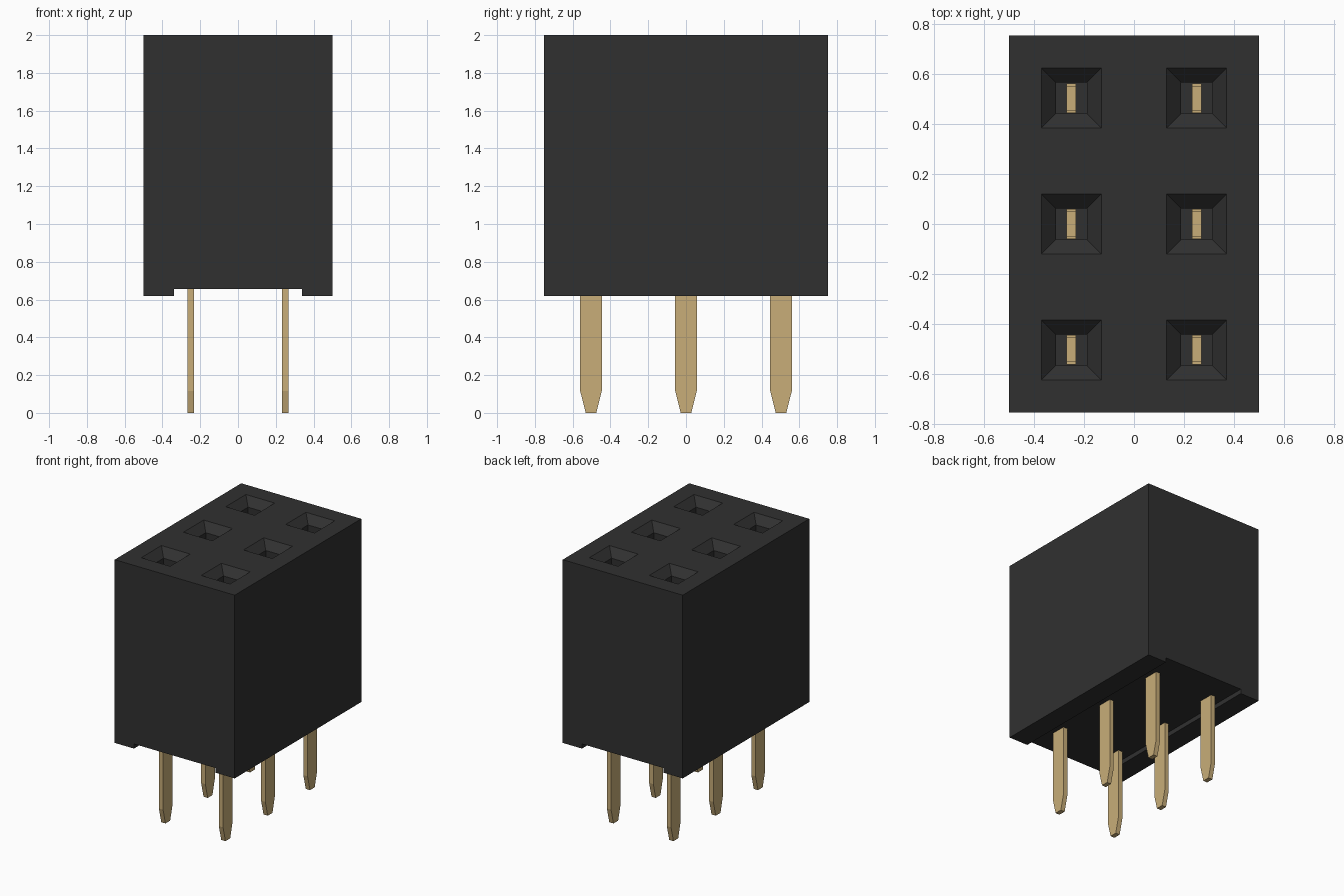
import bpy, bmesh

cube = bpy.data.objects.get("Cube")
if cube:
    bpy.data.objects.remove(cube, do_unlink=True)

ROWS_X = (-0.25, 0.25)
ROWS_Y = (-0.503, 0.0, 0.503)


def material(name, color):
    m = bpy.data.materials.new(name)
    m.use_nodes = True
    m.diffuse_color = (*color, 1)
    bsdf = next(n for n in m.node_tree.nodes if n.type == 'BSDF_PRINCIPLED')
    bsdf.inputs["Base Color"].default_value = (*color, 1)
    bsdf.inputs["Roughness"].default_value = 0.6
    return m


black = material("black plastic", (0.030, 0.030, 0.030))
gold = material("gold metal", (0.58, 0.42, 0.19))


def make_object(name, bm, mat):
    bmesh.ops.recalc_face_normals(bm, faces=bm.faces)
    mesh = bpy.data.meshes.new(name)
    bm.to_mesh(mesh)
    bm.free()
    mesh.materials.append(mat)
    obj = bpy.data.objects.new(name, mesh)
    bpy.context.collection.objects.link(obj)
    return obj


def loft(bm, rings):
    """Closed solid through rings of matching points."""
    loops = [[bm.verts.new(p) for p in ring] for ring in rings]
    n = len(loops[0])
    for a, b in zip(loops, loops[1:]):
        for i in range(n):
            j = (i + 1) % n
            bm.faces.new((a[i], a[j], b[j], b[i]))
    bm.faces.new(loops[0][::-1])
    bm.faces.new(loops[-1])


def square(x, y, z, h):
    return [(x - h, y - h, z), (x + h, y - h, z), (x + h, y + h, z), (x - h, y + h, z)]


def plate(bm, x, profile, thickness):
    """Flat blade: a y-z profile with thickness along x."""
    loft(bm, [[(x + s * thickness / 2, y, z) for y, z in profile] for s in (-1, 1)])


# Housing: block with a channel along the underside
half = [(0.34, 0.655), (0.34, 0.62), (0.5, 0.62), (0.5, 2.0)]
section = half + [(-x, z) for x, z in reversed(half)]
bm = bmesh.new()
loft(bm, [[(x, y, z) for x, z in section] for y in (-0.753, 0.753)])
housing = make_object("housing", bm, black)

# Socket cutters: funnel mouth above a square shaft
bm = bmesh.new()
for x in ROWS_X:
    for y in ROWS_Y:
        loft(bm, [square(x, y, z, h) for z, h in ((0.78, 0.062), (1.942, 0.062), (2.058, 0.178))])
cutter = make_object("socket_cutter", bm, black)
cutter.hide_render = True
mod = housing.modifiers.new("sockets", 'BOOLEAN')
mod.operation = 'DIFFERENCE'
mod.solver = 'EXACT'
mod.object = cutter
bpy.context.view_layer.update()
cut_mesh = bpy.data.meshes.new_from_object(housing.evaluated_get(bpy.context.evaluated_depsgraph_get()))
housing.modifiers.clear()
housing.data = cut_mesh
bpy.data.objects.remove(cutter, do_unlink=True)

# Pins with tapered tips, and forked contacts inside the shafts
for i, x in enumerate(ROWS_X):
    for j, y in enumerate(ROWS_Y):
        tag = f"{'right' if x < 0 else 'left'}_{j + 1}"
        side = [(0.028, 0.0), (0.057, 0.115), (0.057, 0.70)]
        bm = bmesh.new()
        plate(bm, x, [(y + a, z) for a, z in side] + [(y - a, z) for a, z in reversed(side)], 0.035)
        make_object("pin_" + tag, bm, gold)

        fork = [(0.059, 0.775), (0.059, 1.6), (0.047, 1.6), (0.047, 0.80)]
        bm = bmesh.new()
        plate(bm, x, [(y + a, z) for a, z in fork] + [(y - a, z) for a, z in reversed(fork)], 0.038)
        make_object("contact_" + tag, bm, gold)
